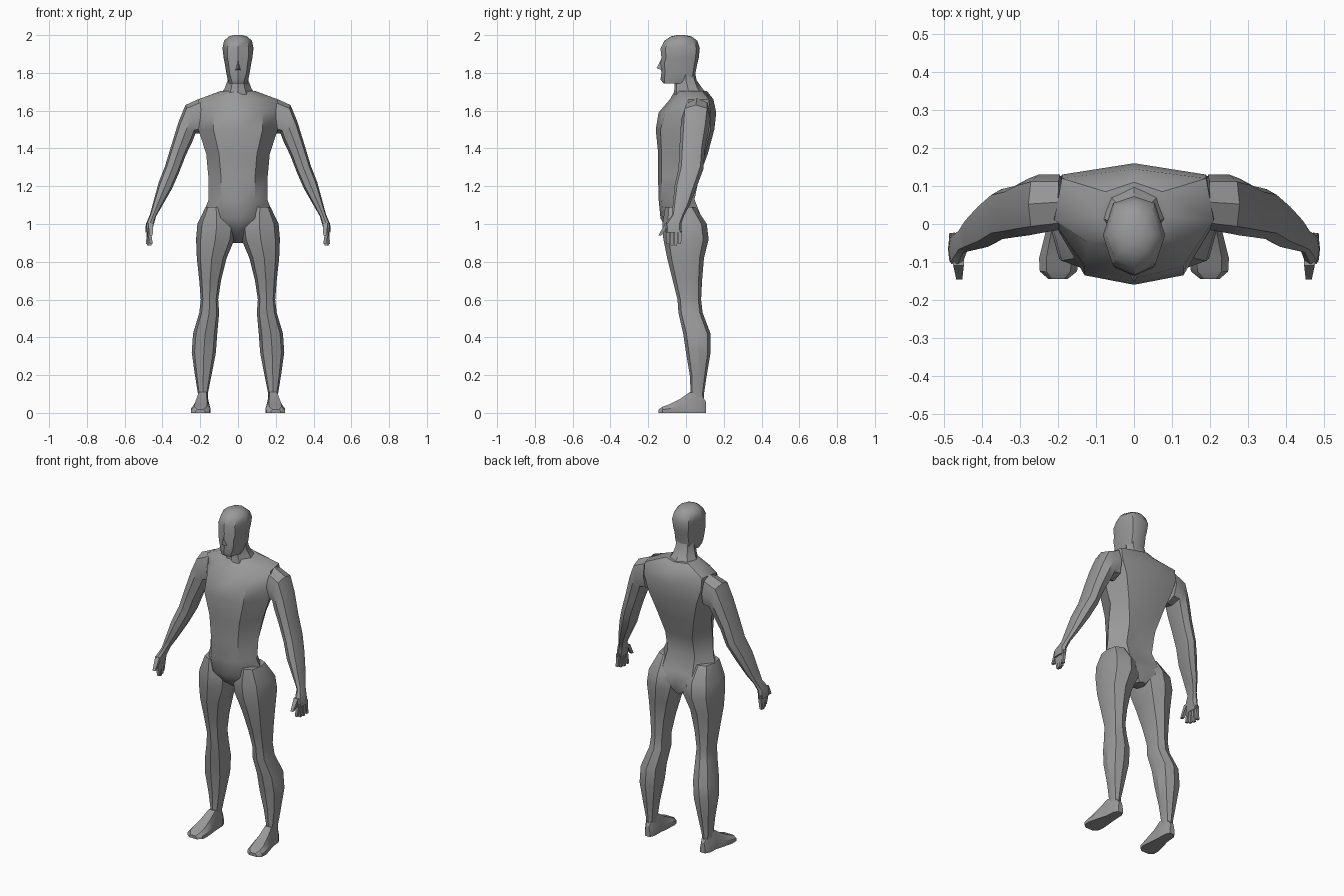
import bpy, bmesh, math
from mathutils import Vector

skin = bpy.data.materials.new("plain_grey")
skin.diffuse_color = (0.32, 0.32, 0.32, 1)


def finish(name, bm, mirror=False, angle=32):
    bmesh.ops.recalc_face_normals(bm, faces=bm.faces)
    me = bpy.data.meshes.new(name)
    bm.to_mesh(me)
    bm.free()
    me.materials.append(skin)
    me.shade_smooth()
    me.set_sharp_from_angle(angle=math.radians(angle))
    ob = bpy.data.objects.new(name, me)
    bpy.context.collection.objects.link(ob)
    if mirror:
        ob.modifiers.new("mirror", 'MIRROR').use_mirror_merge = False
    return ob


def loft(name, rings, mirror=False, angle=32):
    """Skin a stack of equal-sized rings and cap both ends."""
    bm = bmesh.new()
    vs = [[bm.verts.new(p) for p in r] for r in rings]
    n = len(vs[0])
    for a, b in zip(vs, vs[1:]):
        for i in range(n):
            j = (i + 1) % n
            bm.faces.new((a[i], a[j], b[j], b[i]))
    bm.faces.new(vs[0])
    bm.faces.new(vs[-1])
    return finish(name, bm, mirror, angle)


def body_ring(row):
    """Symmetric 8-point ring: front, front corner, side, back corner, back."""
    z, yf, xc, yc, xs, ys, xb, yb, yr = row
    half = [(xc, yc), (xs, ys), (xb, yb)]
    pts = [(0, yf)] + half + [(0, yr)] + [(-x, y) for x, y in reversed(half)]
    return [(x, y, z) for x, y in pts]


def oval(c, a, b, k=0.76):
    """8-point ring around c with half axes a and b."""
    c, a, b = Vector(c), Vector(a), Vector(b)
    dirs = [(1, 0), (k, k), (0, 1), (-k, k), (-1, 0), (-k, -k), (0, -1), (k, -k)]
    return [c + a * u + b * v for u, v in dirs]


# Torso from crotch to trapezius
torso = [
    (0.90, 0.00, 0.02, 0.005, 0.03, 0.04, 0.02, 0.07, 0.08),
    (0.97, -0.10, 0.03, -0.09, 0.12, 0.00, 0.07, 0.10, 0.10),
    (1.03, -0.135, 0.08, -0.12, 0.195, -0.02, 0.10, 0.085, 0.08),
    (1.13, -0.145, 0.09, -0.13, 0.155, -0.04, 0.09, 0.045, 0.035),
    (1.25, -0.148, 0.09, -0.13, 0.157, -0.03, 0.09, 0.07, 0.07),
    (1.37, -0.147, 0.10, -0.13, 0.168, 0.00, 0.12, 0.10, 0.115),
    (1.50, -0.16, 0.13, -0.135, 0.21, 0.00, 0.16, 0.13, 0.15),
    (1.59, -0.145, 0.13, -0.11, 0.215, 0.01, 0.19, 0.13, 0.16),
    (1.66, -0.085, 0.12, -0.05, 0.21, 0.01, 0.19, 0.12, 0.145),
    (1.705, -0.06, 0.06, -0.03, 0.09, 0.02, 0.075, 0.085, 0.11),
]
loft("torso", [body_ring(r) for r in torso], angle=40)

# Neck
neck = [
    (1.67, -0.07, 0.05, -0.05, 0.10, 0.02, 0.08, 0.09, 0.125),
    (1.72, -0.06, 0.035, -0.05, 0.07, 0.01, 0.05, 0.06, 0.085),
    (1.76, -0.06, 0.03, -0.05, 0.055, 0.00, 0.04, 0.045, 0.057),
    (1.81, -0.06, 0.03, -0.05, 0.052, 0.00, 0.035, 0.035, 0.045),
]
loft("neck", [body_ring(r) for r in neck])

# Head from jaw to crown
head = [
    (1.745, -0.12, 0.03, -0.112, 0.05, -0.05, 0.035, -0.01, 0.00),
    (1.765, -0.135, 0.035, -0.115, 0.055, -0.04, 0.04, 0.03, 0.045),
    (1.80, -0.13, 0.045, -0.11, 0.062, -0.03, 0.045, 0.037, 0.05),
    (1.85, -0.137, 0.05, -0.115, 0.07, -0.03, 0.045, 0.045, 0.06),
    (1.88, -0.13, 0.055, -0.105, 0.076, -0.03, 0.05, 0.05, 0.068),
    (1.93, -0.135, 0.055, -0.11, 0.082, -0.03, 0.055, 0.055, 0.073),
    (1.97, -0.115, 0.05, -0.09, 0.074, -0.03, 0.05, 0.04, 0.06),
    (1.993, -0.08, 0.03, -0.07, 0.048, -0.03, 0.03, 0.015, 0.03),
    (2.0, -0.05, 0.015, -0.045, 0.02, -0.03, 0.015, -0.015, -0.01),
]
loft("head", [body_ring(r) for r in head], angle=40)

# Nose wedge
bm = bmesh.new()
tip, top, left, right = [bm.verts.new(p) for p in (
    (0, -0.156, 1.825), (0, -0.128, 1.88), (-0.016, -0.122, 1.812), (0.016, -0.122, 1.812))]
for f in ((tip, top, left), (tip, right, top), (tip, left, right), (top, right, left)):
    bm.faces.new(f)
finish("nose", bm)

# Legs: z, inner x, outer x, front y, back y
leg = [
    (1.09, 0.06, 0.172, -0.11, 0.05),
    (1.00, 0.01, 0.215, -0.125, 0.11),
    (0.92, 0.018, 0.222, -0.12, 0.12),
    (0.82, 0.06, 0.218, -0.10, 0.095),
    (0.70, 0.09, 0.205, -0.07, 0.085),
    (0.60, 0.105, 0.197, -0.045, 0.08),
    (0.53, 0.10, 0.205, -0.04, 0.088),
    (0.42, 0.11, 0.238, -0.015, 0.13),
    (0.32, 0.117, 0.245, 0.00, 0.13),
    (0.20, 0.14, 0.228, 0.02, 0.11),
    (0.10, 0.16, 0.212, 0.025, 0.095),
    (0.04, 0.16, 0.21, 0.025, 0.095),
]
loft("leg", [oval(((i + o) / 2, (f + b) / 2, z), ((o - i) / 2, 0, 0), (0, (b - f) / 2, 0))
             for z, i, o, f, b in leg], True)

# Feet: y, inner x, outer x, height
foot = [
    (0.105, 0.168, 0.20, 0.06), (0.08, 0.157, 0.215, 0.10), (0.02, 0.155, 0.22, 0.11),
    (-0.03, 0.15, 0.235, 0.075), (-0.09, 0.145, 0.25, 0.045),
    (-0.125, 0.15, 0.248, 0.032), (-0.145, 0.175, 0.225, 0.018),
]
rings = []
for y, i, o, h in foot:
    m, w = (i + o) / 2, (o - i) * 0.32
    rings.append([(i, y, 0), (o, y, 0), (o, y, h / 2), (m + w, y, h), (m - w, y, h), (i, y, h / 2)])
loft("foot", rings, True)

# Arms and palms: outer x, z, inner x, z, front y, back y
arm = [
    (0.20, 1.665, 0.19, 1.48, -0.015, 0.13),
    (0.278, 1.63, 0.225, 1.48, -0.025, 0.13),
    (0.315, 1.54, 0.24, 1.44, -0.03, 0.12),
    (0.352, 1.42, 0.278, 1.36, -0.035, 0.10),
    (0.385, 1.31, 0.313, 1.27, -0.04, 0.092),
    (0.42, 1.22, 0.348, 1.19, -0.06, 0.06),
    (0.45, 1.11, 0.405, 1.09, -0.07, 0.02),
    (0.466, 1.05, 0.434, 1.04, -0.075, -0.01),
    (0.488, 1.00, 0.445, 1.00, -0.11, -0.025),
    (0.49, 0.955, 0.458, 0.955, -0.108, -0.022),
]
loft("arm", [oval(((xo + xi) / 2, (f + b) / 2, (zo + zi) / 2),
                  ((xo - xi) / 2, 0, (zo - zi) / 2), (0, (b - f) / 2, 0))
             for xo, zo, xi, zi, f, b in arm], True)


def digit(name, start, end, r0, r1):
    rings = []
    for p, r in ((start, r0), (end, r1)):
        rings.append([(p[0] + sx * r, p[1] + sy * r, p[2])
                      for sx, sy in ((1, 1), (-1, 1), (-1, -1), (1, -1))])
    loft(name, rings, True)


# Four fingers and a thumb
for k in range(4):
    y = -0.096 + 0.021 * k
    digit("finger_%d" % (k + 1), (0.472, y, 0.975),
          (0.459 + 0.007 * k, y, 0.885 + (0.008 if k in (0, 3) else 0)), 0.0095, 0.0075)
digit("thumb", (0.462, -0.095, 1.005), (0.46, -0.138, 0.94), 0.014, 0.008)
